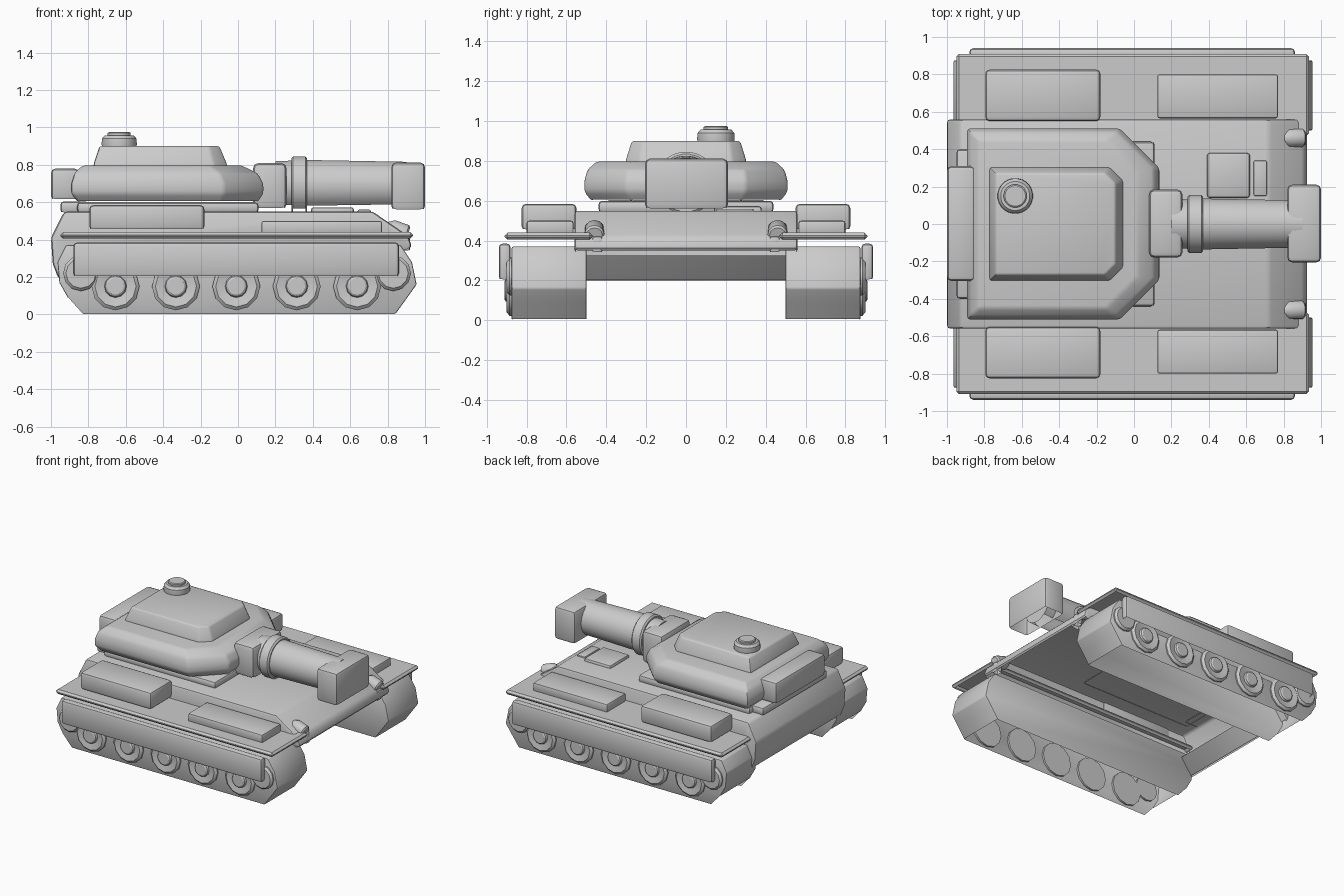
import bpy, bmesh, math
from mathutils import Vector

old = bpy.data.objects.get("Cube")
if old:
    bpy.data.objects.remove(old, do_unlink=True)

grey = bpy.data.materials.new("plain grey")
grey.use_nodes = True
grey.diffuse_color = (0.6, 0.6, 0.6, 1)
grey.node_tree.nodes["Principled BSDF"].inputs["Base Color"].default_value = (0.6, 0.6, 0.6, 1)


def loft(name, rings, bevel=0.0, segments=2, open_below=-0.75, angle=35):
    """Skin rings of points, bevel the edges and leave the underside open."""
    bm = bmesh.new()
    loops = [[bm.verts.new(p) for p in ring] for ring in rings]
    n = len(loops[0])
    for low, high in zip(loops, loops[1:]):
        for i in range(n):
            j = (i + 1) % n
            bm.faces.new((low[i], low[j], high[j], high[i]))
    bm.faces.new(loops[0])
    bm.faces.new(loops[-1])
    bmesh.ops.recalc_face_normals(bm, faces=bm.faces)
    if bevel:
        edges = [e for e in bm.edges if e.calc_face_angle() > math.radians(25)]
        bmesh.ops.bevel(bm, geom=edges, offset=bevel, segments=segments,
                        profile=0.5, affect='EDGES', clamp_overlap=True)
    bm.normal_update()
    if open_below is not None:
        below = [f for f in bm.faces if f.normal.z < open_below]
        bmesh.ops.delete(bm, geom=below, context='FACES')
    mesh = bpy.data.meshes.new(name)
    bm.to_mesh(mesh)
    bm.free()
    mesh.materials.append(grey)
    obj = bpy.data.objects.new(name, mesh)
    bpy.context.collection.objects.link(obj)
    bpy.ops.object.select_all(action='DESELECT')
    obj.select_set(True)
    bpy.context.view_layer.objects.active = obj
    bpy.ops.object.shade_smooth_by_angle(angle=math.radians(angle))
    return obj


def box(name, x, y, z, bevel=0.015, **kw):
    y = sorted(y)
    rings = [[(x[0], y[0], h), (x[1], y[0], h), (x[1], y[1], h), (x[0], y[1], h)] for h in z]
    return loft(name, rings, bevel, **kw)


def side_prism(name, profile, y0, y1, bevel, **kw):
    """Extrude a side profile across the width."""
    return loft(name, [[(x, y, z) for x, z in profile] for y in (y0, y1)], bevel, **kw)


def lathe(name, centre, axis, steps, sides=24, **kw):
    """Round part: steps are (distance along axis, radius)."""
    d = Vector(axis).normalized()
    u = d.orthogonal().normalized()
    v = d.cross(u)
    rings = []
    for dist, r in steps:
        rings.append([Vector(centre) + d * dist + r * (u * math.cos(a) + v * math.sin(a))
                      for a in (math.tau * (i + 0.5) / sides for i in range(sides))])
    return loft(name, rings, **kw)


def chamfered(x0, x1, half, cut, z):
    """Plan outline with cut front corners."""
    return [(x0, -half, z), (x1 - cut, -half, z), (x1, -half + cut, z),
            (x1, half - cut, z), (x1 - cut, half, z), (x0, half, z)]


# Hull
side_prism("hull", [(-0.96, 0.19), (-0.99, 0.27), (-1.0, 0.41), (-0.93, 0.55), (0.72, 0.55),
                    (0.91, 0.42), (0.93, 0.36), (0.9, 0.34), (-0.85, 0.34)], -0.56, 0.56, 0.025)
box("deck_hatch", (0.39, 0.62), (0.14, 0.38), (0.53, 0.573))
box("deck_vent", (0.64, 0.71), (0.15, 0.34), (0.52, 0.56), 0.008)

# Running gear and fenders, both sides
track_outline = [(-0.83, 0), (-0.91, 0.09), (-0.955, 0.17), (-0.965, 0.28), (-0.92, 0.37),
                 (0.87, 0.37), (0.93, 0.28), (0.955, 0.16), (0.905, 0.09), (0.84, 0)]
for side, s in (("left", 1), ("right", -1)):
    side_prism(side + "_track", track_outline, s * 0.5, s * 0.875, 0.008, open_below=-0.6)
    box(side + "_fender", (-0.95, 0.935), (s * 0.47, s * 0.91), (0.405, 0.44), 0.014, segments=1)
    box(side + "_skirt", (-0.88, 0.86), (s * 0.88, s * 0.94), (0.2, 0.385), 0.02)
    box(side + "_stowage_box", (-0.795, -0.18), (s * 0.55, s * 0.825), (0.45, 0.585), 0.022)
    box(side + "_fender_lid", (0.125, 0.77), (s * 0.565, s * 0.8), (0.43, 0.5), 0.012)
    lathe(side + "_headlight", (0.87, s * 0.46, 0.44), (1, 0, -0.35),
          [(-0.08, 0.03), (-0.05, 0.05), (0.03, 0.05), (0.04, 0.04)], 12, open_below=None)
    box(side + "_tow_hook", (0.87, 0.92), (s * 0.42, s * 0.47), (0.34, 0.42), 0.01)
    for i in range(5):
        lathe(f"{side}_wheel_{i + 1}", (-0.655 + 0.323 * i, 0, 0.15), (0, s, 0),
              [(0.86, 0.128), (0.885, 0.128), (0.9, 0.11), (0.89, 0.06),
               (0.905, 0.055), (0.912, 0.045)], 12, open_below=None)
    for end, x in (("front", 0.83), ("rear", -0.84)):
        lathe(f"{side}_{end}_sprocket", (x, 0, 0.22), (0, s, 0),
              [(0.86, 0.095), (0.885, 0.095), (0.9, 0.08)], 12, open_below=None)

# Turret
box("turret_ring", (-0.86, 0.11), (-0.44, 0.44), (0.54, 0.6), 0.02)
box("rear_ledge", (-0.95, -0.8), (-0.4, 0.4), (0.54, 0.605), 0.02)
loft("turret_body", [chamfered(-0.85, 0.1, 0.47, 0.19, 0.595),
                     chamfered(-0.892, 0.135, 0.51, 0.21, 0.645),
                     chamfered(-0.892, 0.135, 0.51, 0.21, 0.7),
                     chamfered(-0.875, 0.105, 0.495, 0.2, 0.755),
                     chamfered(-0.83, 0.02, 0.45, 0.17, 0.797)], 0.015)
loft("turret_roof", [chamfered(-0.775, -0.055, 0.305, 0.07, 0.78),
                     chamfered(-0.77, -0.062, 0.3, 0.07, 0.81),
                     chamfered(-0.74, -0.1, 0.272, 0.055, 0.9)], 0.012)
box("turret_bustle", (-1.0, -0.85), (-0.305, 0.31), (0.61, 0.78), 0.025)
lathe("cupola", (-0.635, 0.15, 0), (0, 0, 1),
      [(0.88, 0.09), (0.91, 0.095), (0.94, 0.093), (0.958, 0.078), (0.958, 0.062),
       (0.97, 0.062), (0.975, 0.055)], 24)

# Gun
box("mantlet", (0.08, 0.26), (-0.18, 0.185), (0.56, 0.81), 0.03)
lathe("barrel", (0, 0, 0.69), (1, 0, 0), [(0.2, 0.13), (0.37, 0.137), (0.9, 0.127)], 24)
lathe("barrel_collar", (0, 0, 0.69), (1, 0, 0),
      [(0.285, 0.145), (0.295, 0.157), (0.36, 0.157), (0.37, 0.145)], 24)
box("muzzle_block", (0.82, 1.0), (-0.205, 0.21), (0.555, 0.812), 0.025)
